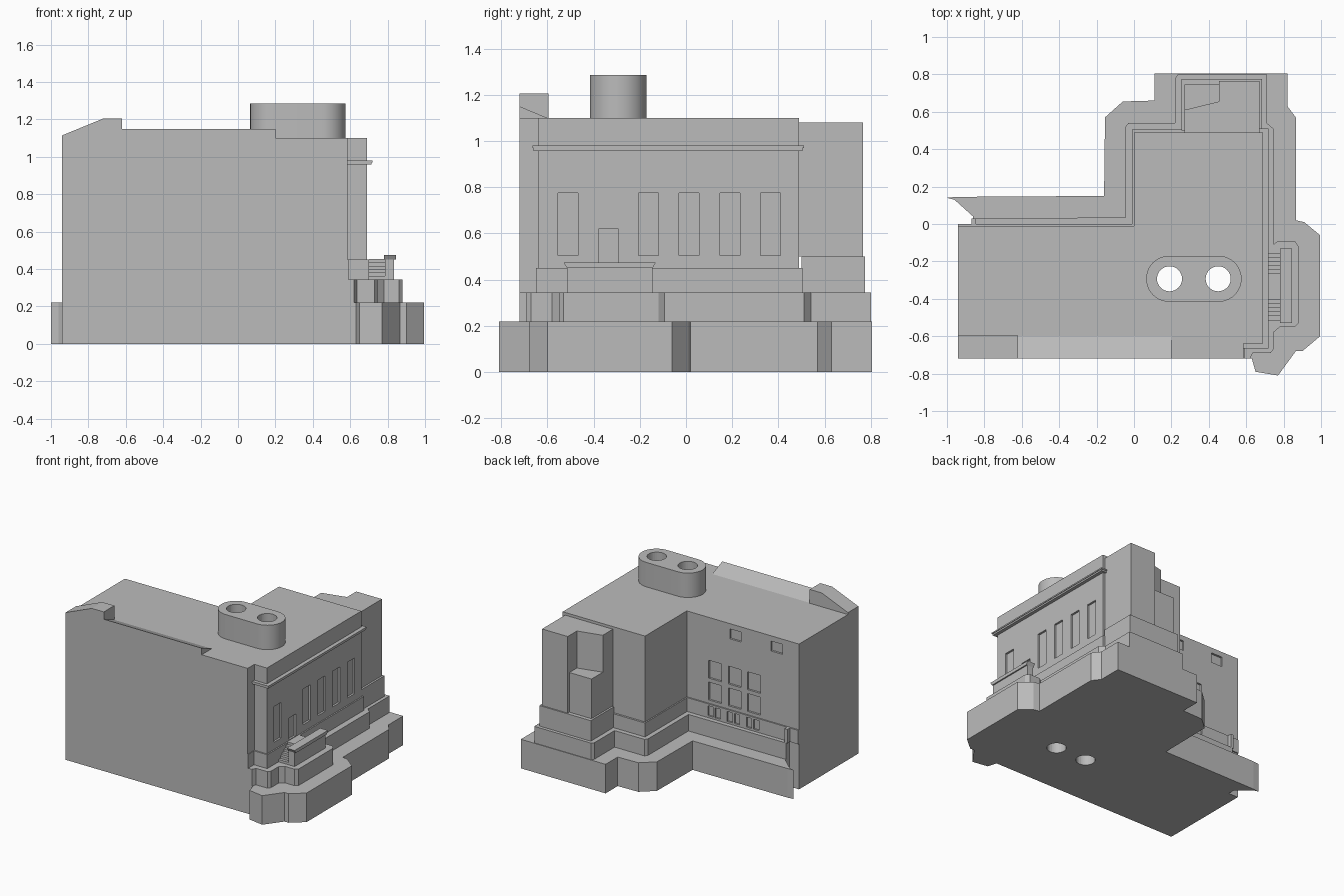
import bpy, bmesh, math
from mathutils import Vector

cube = bpy.data.objects.get("Cube")
if cube:
    bpy.data.objects.remove(cube, do_unlink=True)

grey = bpy.data.materials.new("plain grey")
grey.use_nodes = True
grey.diffuse_color = (0.5, 0.5, 0.5, 1)
grey.node_tree.nodes["Principled BSDF"].inputs["Base Color"].default_value = (0.5, 0.5, 0.5, 1)

PLACE = {
    "x": lambda a, b, t: Vector((t, a, b)),
    "y": lambda a, b, t: Vector((a, t, b)),
    "z": lambda a, b, t: Vector((a, b, t)),
}


def add_prism(bm, pts, lo, hi, axis="z"):
    """Extrude an outline along one axis."""
    rings = [[bm.verts.new(PLACE[axis](a, b, t)) for a, b in pts] for t in (lo, hi)]
    bm.faces.new(rings[0])
    bm.faces.new(rings[1])
    for i in range(len(pts)):
        j = (i + 1) % len(pts)
        bm.faces.new((rings[0][i], rings[0][j], rings[1][j], rings[1][i]))


def rect(a0, a1, b0, b1):
    return [(a0, b0), (a1, b0), (a1, b1), (a0, b1)]


def build(name, prisms):
    bm = bmesh.new()
    for p in prisms:
        add_prism(bm, *p)
    bmesh.ops.recalc_face_normals(bm, faces=bm.faces)
    mesh = bpy.data.meshes.new(name)
    bm.to_mesh(mesh)
    bm.free()
    mesh.materials.append(grey)
    ob = bpy.data.objects.new(name, mesh)
    bpy.context.collection.objects.link(ob)
    return ob


def cutter(name, prisms):
    ob = build(name, prisms)
    ob.hide_render = True
    ob.display_type = "WIRE"
    ob.hide_set(True)
    return ob


def cut(ob, tool):
    mod = ob.modifiers.new(tool.name, "BOOLEAN")
    mod.operation = "DIFFERENCE"
    mod.solver = "EXACT"
    mod.object = tool


def arc(cx, cy, r, start, end, n):
    steps = [start + (end - start) * i / n for i in range(n + 1)]
    return [(cx + r * math.cos(a), cy + r * math.sin(a)) for a in steps]


FRONT, WING = -0.72, -0.94
wing_end = [(WING, -0.01), (WING, FRONT)]

# Terrace around the foot of the building
terrace = build("terrace", [(
    wing_end + [(0.63, FRONT), (0.65, -0.79), (0.77, -0.81), (0.865, -0.68),
                (0.9, -0.68), (0.995, -0.6), (0.995, -0.06), (0.91, 0.01),
                (0.865, 0.02), (0.865, 0.57), (0.82, 0.63), (0.82, 0.805),
                (0.11, 0.805), (0.11, 0.66), (-0.06, 0.655), (-0.155, 0.57),
                (-0.16, 0.15), (-0.95, 0.145), (-1, 0.14), (-0.96, 0.13),
                (-0.86, 0.04), (-0.86, -0.01)], 0, 0.22)])

# Second step with the entrance bay
upper_step = build("upper_step", [(
    wing_end + [(0.62, FRONT), (0.635, -0.69), (0.73, -0.69), (0.745, -0.67),
                (0.745, -0.58), (0.78, -0.55), (0.86, -0.55), (0.88, -0.53),
                (0.88, -0.12), (0.86, -0.09), (0.77, -0.09), (0.745, -0.11),
                (0.745, 0.51), (0.71, 0.54), (0.71, 0.8), (0.235, 0.8),
                (0.22, 0.78), (0.22, 0.54), (-0.03, 0.54), (-0.045, 0.52),
                (-0.045, 0.035), (-0.86, 0.03), (-0.86, -0.01)], 0.22, 0.345)])

# Plinth
plinth = build("plinth", [(
    wing_end + [(0.59, FRONT), (0.59, -0.65), (0.7, -0.65), (0.7, 0.505),
                (-0.01, 0.505), (-0.01, 0)] + [(WING, 0)], 0.345, 0.45)])
rear_plinth = build("rear_plinth", [(rect(0.255, 0.685, 0.5, 0.775), 0.345, 0.5)])
corner_pier = build("corner_pier", [(rect(-0.87, -0.845, -0.01, 0.03), 0.345, 0.45)])

# Main walls
walls = build("main_walls", [(
    wing_end + [(0.585, FRONT), (0.585, -0.64), (0.69, -0.64), (0.69, 0.49),
                (0, 0.49), (0, -0.01)], 0.45, 1.1)])

# Rear stair tower and its low shaft
build("rear_tower", [([(0.27, 0.485), (0.67, 0.485), (0.67, 0.765), (0.455, 0.765),
                       (0.455, 0.655), (0.27, 0.61)], 0.5, 1.08)])
build("rear_shaft", [(rect(0.27, 0.455, 0.6, 0.745), 0.5, 0.8)])

# Cornice
build("cornice", [
    (rect(0.58, 0.715, -0.66, 0.505), 0.958, 0.97),
    (rect(0.58, 0.72, -0.665, 0.51), 0.97, 0.98)])

# Sloping roof lip and raised front corner
build("roof_lip", [([(FRONT, 1.1), (-0.6, 1.1), (FRONT, 1.15)], -0.62, 0.2, "x")])
build("raised_corner", [([(WING, 1.1), (-0.62, 1.1), (-0.62, 1.205), (-0.72, 1.205),
                          (WING, 1.115)], FRONT, -0.595, "y")])

# Double chimney
chimney = build("chimney", [(
    arc(0.452, -0.293, 0.123, -math.pi / 2, math.pi / 2, 20)
    + arc(0.188, -0.293, 0.123, math.pi / 2, math.pi * 1.5, 20), 1.1, 1.285)])

# Entrance parapet with a flared cap
build("entrance_parapet", [
    (rect(0.785, 0.835, -0.515, -0.145), 0.345, 0.45),
    ([(-0.515, 0.45), (-0.145, 0.45), (-0.13, 0.475), (-0.53, 0.475)], 0.78, 0.845, "x")])

# Stairs climbing from both sides to a landing
steps = []
for i in range(6):
    z = 0.345 + 0.018 * i
    half = 0.18 - 0.022 * i
    steps.append((rect(0.7, 0.785, -0.335 - half, -0.335 + half), z, z + 0.018))
build("entrance_stairs", steps)

# Window and door recesses
openings = [(rect(y, y + 0.087, 0.505, 0.775), 0.675, 0.75, "x")
            for y in (-0.555, -0.205, -0.03, 0.147, 0.323)]
openings.append((rect(-0.378, -0.292, 0.455, 0.62), 0.675, 0.75, "x"))
for x in (-0.29, -0.455, -0.615):
    for z in (0.475, 0.64):
        openings.append((rect(x, x + 0.108, z, z + 0.135), -0.025, 0.05, "y"))
for x in (-0.455, -0.8):
    openings.append((rect(x, x + 0.095, 0.985, 1.06), -0.025, 0.05, "y"))
cut(walls, cutter("opening_cutter", openings))

vents = [(rect(x, x + 0.045, 0.36, 0.435), -0.012, 0.05, "y")
         for x in (-0.23, -0.29, -0.39, -0.45, -0.55, -0.61)]
cut(plinth, cutter("vent_cutter", vents))

# Flues running right through
flues = cutter("flue_cutter", [
    (arc(x, -0.293, 0.067, 0, 2 * math.pi * 31 / 32, 31), -0.1, 1.4) for x in (0.19, 0.45)])
for ob in (terrace, upper_step, plinth, walls, chimney):
    cut(ob, flues)

# Round the look of the chimney while keeping its edges sharp
bpy.ops.object.select_all(action="DESELECT")
chimney.select_set(True)
bpy.context.view_layer.objects.active = chimney
bpy.ops.object.shade_smooth_by_angle(angle=math.radians(30))
